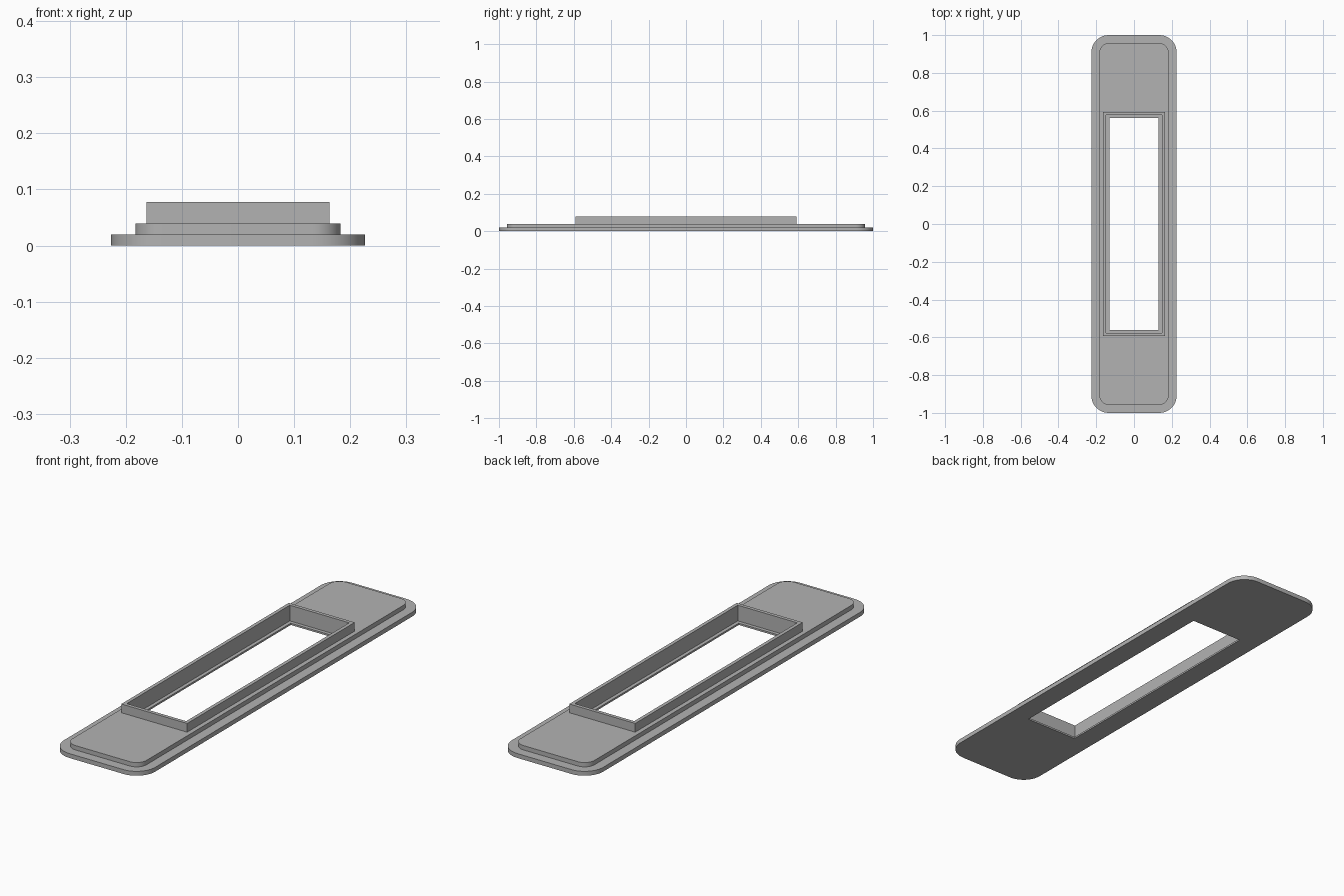
import bpy, bmesh, math

cube = bpy.data.objects.get("Cube")
if cube:
    bpy.data.objects.remove(cube, do_unlink=True)

grey = bpy.data.materials.new("plain_grey")
grey.use_nodes = True
colour = (0.45, 0.45, 0.45, 1)
grey.diffuse_color = colour
grey.node_tree.nodes["Principled BSDF"].inputs["Base Color"].default_value = colour

STEPS = 10  # segments per rounded corner

# Outlines: half width, half length, corner radius
OUTER = (0.226, 1.0, 0.092)
RAISED = (0.183, 0.957, 0.049)
COLLAR_OUT = (0.163, 0.592, 0)
COLLAR_IN = (0.147, 0.576, 0)
OPENING = (0.131, 0.56, 0)

# Heights
BASE_TOP, RAISED_TOP, COLLAR_TOP, LEDGE = 0.0195, 0.039, 0.078, 0.008


def outline(half_x, half_y, radius):
    """Counter-clockwise rounded rectangle."""
    points = []
    for corner, (sx, sy) in enumerate([(1, 1), (-1, 1), (-1, -1), (1, -1)]):
        for i in range(STEPS + 1):
            a = math.pi / 2 * (corner + i / STEPS)
            points.append((sx * (half_x - radius) + radius * math.cos(a),
                           sy * (half_y - radius) + radius * math.sin(a)))
    return points


def ring_part(name, levels):
    """Bridge successive outlines, each given with its height."""
    bm = bmesh.new()
    loops = [[bm.verts.new((x, y, z)) for x, y in outline(*shape)]
             for shape, z in levels]
    for a, b in zip(loops, loops[1:]):
        for i in range(len(a)):
            j = (i + 1) % len(a)
            bm.faces.new((a[i], b[i], b[j], a[j]))
    # Collapse the repeated points of square corners
    bmesh.ops.remove_doubles(bm, verts=bm.verts[:], dist=0.0001)
    mesh = bpy.data.meshes.new(name)
    bm.to_mesh(mesh)
    bm.free()
    mesh.materials.append(grey)
    obj = bpy.data.objects.new(name, mesh)
    bpy.context.collection.objects.link(obj)
    bpy.ops.object.select_all(action='DESELECT')
    obj.select_set(True)
    bpy.context.view_layer.objects.active = obj
    bpy.ops.object.shade_smooth_by_angle(angle=math.radians(30))
    return obj


# Upright collar around the opening
ring_part("collar", [(COLLAR_IN, LEDGE), (COLLAR_IN, COLLAR_TOP),
                     (COLLAR_OUT, COLLAR_TOP), (COLLAR_OUT, RAISED_TOP)])

# Middle step
ring_part("raised_plate", [(COLLAR_OUT, RAISED_TOP), (RAISED, RAISED_TOP),
                           (RAISED, BASE_TOP)])

# Bottom flange with underside, opening and inner ledge
ring_part("base_plate", [(RAISED, BASE_TOP), (OUTER, BASE_TOP), (OUTER, 0),
                         (OPENING, 0), (OPENING, LEDGE), (COLLAR_IN, LEDGE)])
